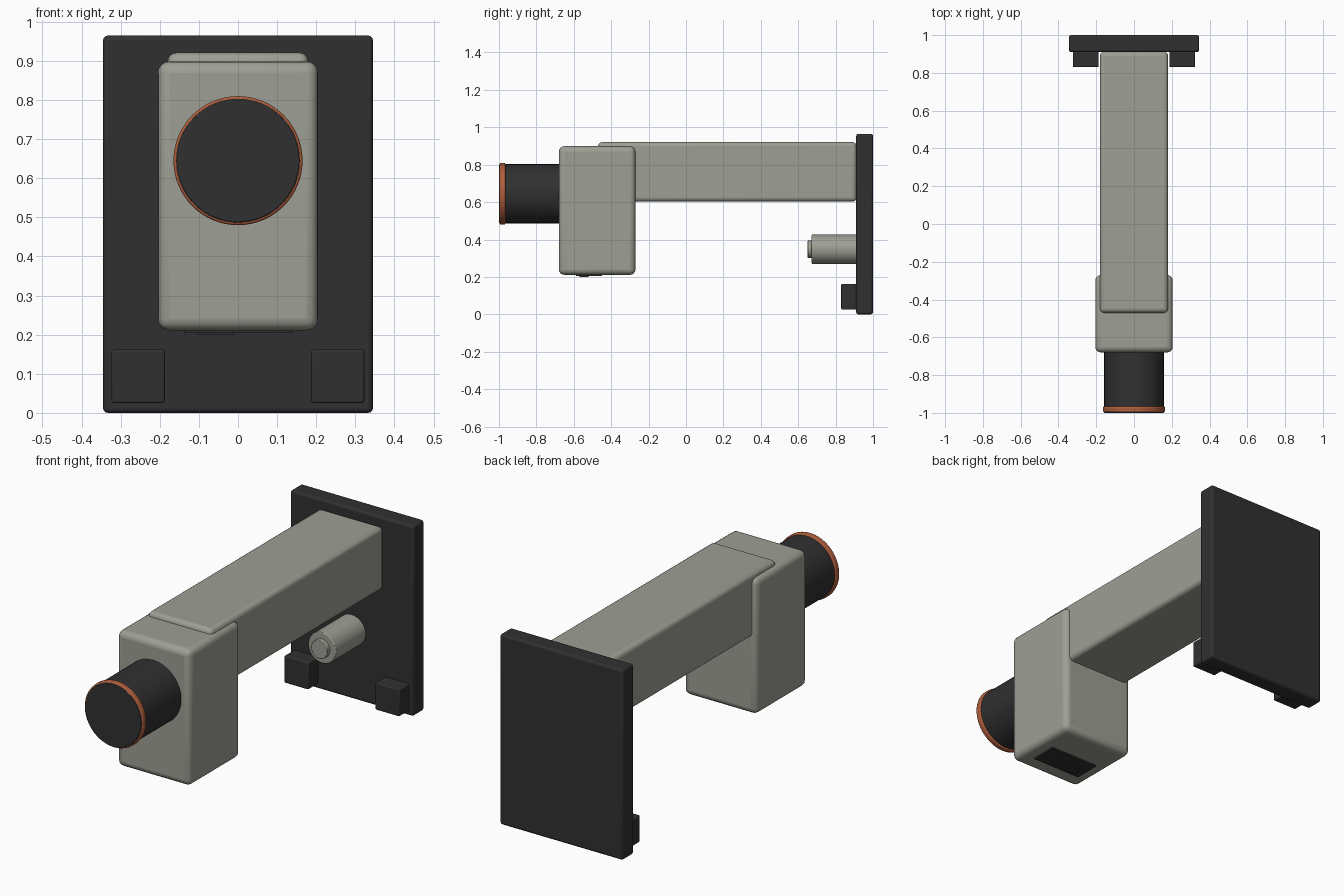
import bpy
import bmesh
from math import pi, radians
from mathutils import Matrix, Vector

cube = bpy.data.objects.get("Cube")
if cube:
    bpy.data.objects.remove(cube, do_unlink=True)


def material(name, rgb):
    m = bpy.data.materials.new(name)
    m.use_nodes = True
    color = (*rgb, 1.0)
    m.diffuse_color = color
    bsdf = m.node_tree.nodes["Principled BSDF"]
    bsdf.inputs["Base Color"].default_value = color
    bsdf.inputs["Roughness"].default_value = 0.6
    return m


GREY = material("warm grey", (0.34, 0.345, 0.295))
DARK = material("charcoal", (0.03, 0.03, 0.03))
COPPER = material("copper orange", (0.42, 0.11, 0.045))


def finish(name, bm, mat, bevel, segments):
    mesh = bpy.data.meshes.new(name)
    bm.to_mesh(mesh)
    bm.free()
    mesh.materials.append(mat)
    obj = bpy.data.objects.new(name, mesh)
    bpy.context.collection.objects.link(obj)
    if bevel:
        mod = obj.modifiers.new("Rounded edges", "BEVEL")
        mod.width = bevel
        mod.segments = segments
        mod.limit_method = "ANGLE"
        mod.angle_limit = radians(40)
    bpy.ops.object.select_all(action="DESELECT")
    obj.select_set(True)
    bpy.context.view_layer.objects.active = obj
    bpy.ops.object.shade_smooth_by_angle(angle=radians(35))
    return obj


def box(name, low, high, mat, bevel=0.0, segments=3):
    low, high = Vector(low), Vector(high)
    bm = bmesh.new()
    bmesh.ops.create_cube(bm, size=1)
    bmesh.ops.scale(bm, vec=high - low, verts=bm.verts)
    bmesh.ops.translate(bm, vec=(low + high) / 2, verts=bm.verts)
    return finish(name, bm, mat, bevel, segments)


def rod(name, radius, front, back, z, mat, bevel=0.0, segments=2):
    """Cylinder lying along y."""
    bm = bmesh.new()
    bmesh.ops.create_cone(bm, cap_ends=True, segments=64, radius1=radius,
                          radius2=radius, depth=back - front,
                          matrix=Matrix.Translation((0, (front + back) / 2, z))
                          @ Matrix.Rotation(pi / 2, 4, "X"))
    return finish(name, bm, mat, bevel, segments)


# Wall plate and its two spacer pads
box("wall_plate", (-0.345, 0.91, 0), (0.345, 1.0, 0.965), DARK, 0.012)
for side, x in (("left", 0.255), ("right", -0.255)):
    box(side + "_pad", (x - 0.068, 0.83, 0.025), (x + 0.068, 0.915, 0.162), DARK, 0.006)

# Horizontal arm and hanging head
box("arm", (-0.18, -0.47, 0.603), (0.18, 0.912, 0.921), GREY, 0.022, 4)
box("head", (-0.205, -0.68, 0.211), (0.205, -0.27, 0.899), GREY, 0.03, 4)

# Outlet under the head
box("outlet", (-0.138, -0.587, 0.204), (0.138, -0.45, 0.213), DARK)
box("outlet_tab", (-0.103, -0.57, 0.199), (-0.01, -0.52, 0.206), DARK)

# Front knob with a copper rim
rod("knob", 0.158, -0.998, -0.67, 0.645, DARK, 0.002)
rod("knob_rim", 0.165, -0.996, -0.966, 0.645, COPPER, 0.007, 3)
rod("knob_cap", 0.157, -1.0, -0.99, 0.645, DARK, 0.002)

# Connector on the plate
rod("connector_body", 0.078, 0.672, 0.915, 0.348, GREY, 0.004)
rod("connector_tip", 0.046, 0.65, 0.68, 0.348, GREY, 0.003)
